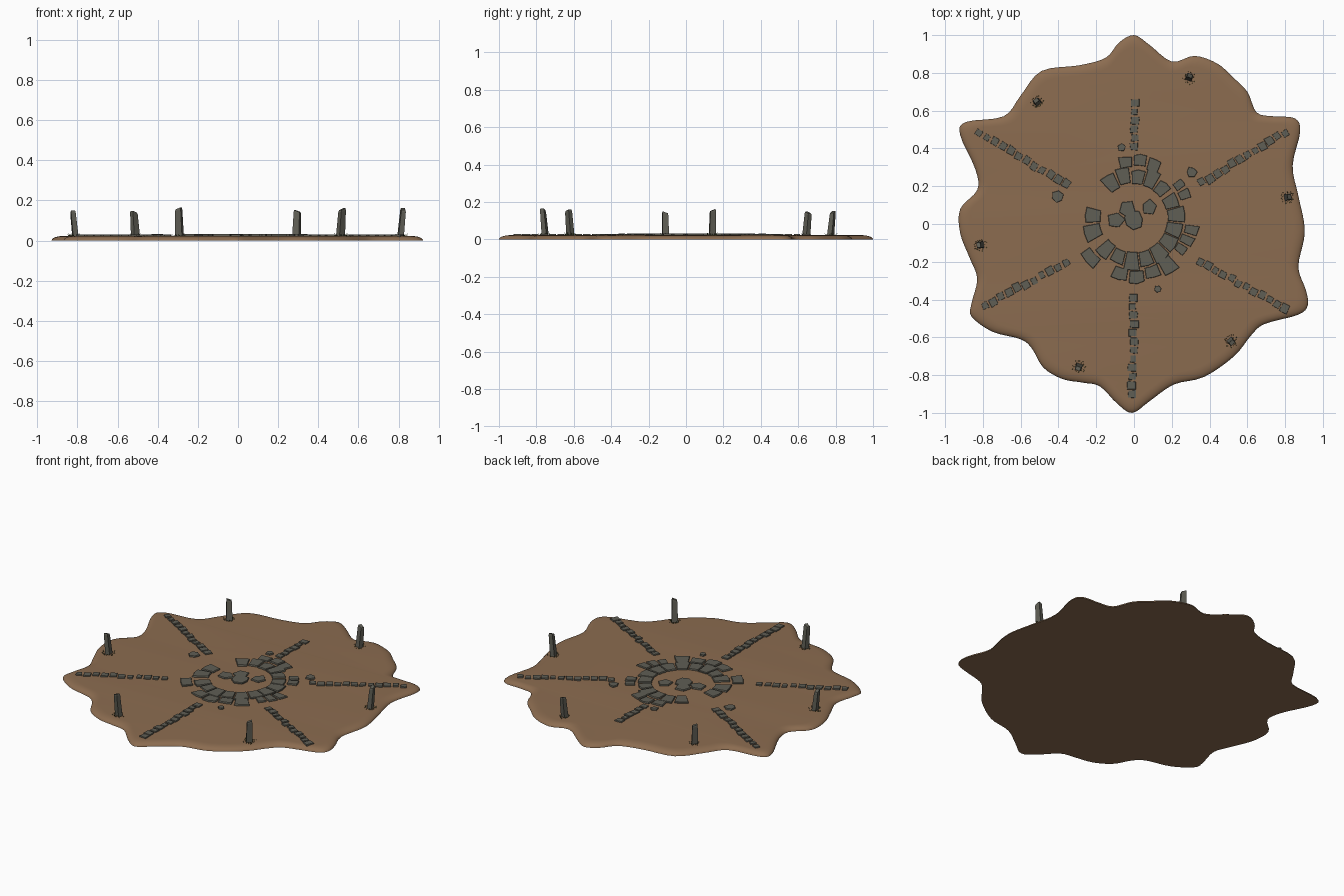
import bpy, bmesh, math, random
from mathutils import Vector

random.seed(4)
cube = bpy.data.objects.get("Cube")
if cube:
    bpy.data.objects.remove(cube)

GROUND_TOP = 0.023


def material(name, rgb):
    mat = bpy.data.materials.new(name)
    mat.use_nodes = True
    colour = (*rgb, 1)
    mat.diffuse_color = colour
    bsdf = mat.node_tree.nodes["Principled BSDF"]
    bsdf.inputs["Base Color"].default_value = colour
    bsdf.inputs["Roughness"].default_value = 0.9
    return mat


earth = material("brown earth", (0.26, 0.15, 0.08))
rock = material("grey stone", (0.115, 0.112, 0.09))
moss = material("green grass", (0.07, 0.1, 0.02))


def finish(bm, name, mat):
    bmesh.ops.recalc_face_normals(bm, faces=bm.faces)
    mesh = bpy.data.meshes.new(name)
    bm.to_mesh(mesh)
    bm.free()
    mesh.materials.append(mat)
    obj = bpy.data.objects.new(name, mesh)
    bpy.context.collection.objects.link(obj)
    return obj


def loft(bm, rings):
    """Skin equal-length loops of points and cap both ends."""
    loops = [[bm.verts.new(p) for p in ring] for ring in rings]
    n = len(loops[0])
    for low, high in zip(loops, loops[1:]):
        for i in range(n):
            j = (i + 1) % n
            bm.faces.new((low[i], low[j], high[j], high[i]))
    bm.faces.new(loops[0][::-1])
    bm.faces.new(loops[-1])


def smooth_loop(points, steps):
    """Closed curve passing through the points."""
    result, n = [], len(points)
    for i in range(n):
        a, b, c, d = (points[(i + k) % n] for k in (-1, 0, 1, 2))
        for s in range(steps):
            t = s / steps
            result.append(0.5 * (2 * b + (c - a) * t + (2 * a - 5 * b + 4 * c - d) * t ** 2
                                 + (3 * b - a - 3 * c + d) * t ** 3))
    return result


# Ground: wavy outline in hundredths, rounded up to a flat top
outline = [(0, 100), (8, 95), (20, 86), (32, 89), (44, 85), (52, 78), (60, 70), (65, 59),
           (74, 57), (85, 56), (88, 49), (84, 31), (87, 15), (90, 1), (90, -8), (87, -23),
           (91, -35), (92, -43), (87, -48), (69, -53), (62, -59), (53, -70), (37, -81),
           (21, -85), (8, -94), (-1, -100), (-9, -95), (-18, -86), (-27, -84), (-38, -82),
           (-48, -76), (-54, -66), (-60, -61), (-75, -57), (-86, -49), (-86, -42),
           (-83, -29), (-87, -18), (-92, -5), (-92, 8), (-83, 18), (-84, 29), (-92, 47),
           (-89, 54), (-69, 57), (-60, 68), (-49, 81), (-29, 84), (-15, 88), (-8, 96)]
edge = smooth_loop([Vector(p) / 100 for p in outline], 4)
rings = []
for step in range(7):
    a = step / 6 * math.pi / 2
    shrink = 1 - 0.065 * (1 - math.cos(a))
    z = GROUND_TOP * math.sin(a)
    rings.append([(p.x * shrink, p.y * shrink, z) for p in edge])
bm = bmesh.new()
loft(bm, rings)
ground = finish(bm, "ground", earth)
bpy.context.view_layer.objects.active = ground
ground.select_set(True)
bpy.ops.object.shade_smooth_by_angle(angle=math.radians(40))
ground.select_set(False)


def slab(bm, corners, height=0.009):
    """Flat stone with a slightly chamfered top edge."""
    centre = sum(corners, Vector((0, 0))) / len(corners)
    levels = ((1, GROUND_TOP - 0.006), (1, GROUND_TOP + height * 0.65), (0.95, GROUND_TOP + height))
    loft(bm, [[(*(centre + (p - centre) * s), z) for p in corners] for s, z in levels])


def jitter(amount):
    return random.uniform(-amount, amount)


def polar(radius, degrees):
    a = math.radians(degrees)
    return Vector((radius * math.cos(a), radius * math.sin(a)))


def pebble(bm, x, y, radius, sides):
    turn = random.uniform(0, 90)
    slab(bm, [Vector((x, y)) + polar(radius * (1 + jitter(0.12)), turn + 360 * k / sides)
              for k in range(sides)])


# Paved rings: runs of stones given as start angle, end angle, count
def paved_ring(name, inner, outer, runs):
    bm = bmesh.new()
    centre = Vector((0, 0.03))
    for start, end, count in runs:
        span = (end - start) / count
        for k in range(count):
            a, b = start + k * span + 1, start + (k + 1) * span - 1
            r0, r1 = inner + jitter(0.008), outer + jitter(0.014)
            mid = (a + b) / 2
            corners = [polar(r0, a), polar(r1, a + jitter(1)), polar(r1 * 1.01, mid),
                       polar(r1 + jitter(0.008), b + jitter(1)), polar(r0, b), polar(r0, mid)]
            slab(bm, [centre + p for p in corners])
    return finish(bm, name, rock)


paved_ring("inner_ring", 0.182, 0.262, [(38, 132, 5), (-142, 34, 9), (166, 208, 2)])
paved_ring("outer_ring", 0.274, 0.335, [(62, 106, 3), (20, 42, 2), (-38, -6, 3),
                                        (-112, -46, 4), (212, 232, 1)])

# Centre slabs and loose stones
bm = bmesh.new()
for x, y, radius, sides in ((0, 0.02, 0.05, 7), (-0.035, 0.08, 0.045, 5), (0.08, 0.09, 0.04, 5),
                            (-0.095, 0.02, 0.045, 5), (-0.065, 0.405, 0.022, 5),
                            (0.305, 0.275, 0.028, 6), (-0.405, 0.145, 0.032, 6),
                            (0.125, -0.345, 0.02, 6)):
    pebble(bm, x, y, radius, sides)
finish(bm, "loose_stones", rock)

# Spoke paths of small square stones
paths = (("back", (0.005, 0.41), (0.005, 0.64)), ("front", (0, -0.39), (-0.01, -0.9)),
         ("back_left", (0.36, 0.22), (0.8, 0.485)), ("back_right", (-0.36, 0.21), (-0.82, 0.485)),
         ("front_left", (0.35, -0.2), (0.8, -0.445)), ("front_right", (-0.36, -0.205), (-0.79, -0.43)))
for side, start, end in paths:
    bm = bmesh.new()
    start, end = Vector(start), Vector(end)
    along = (end - start).normalized()
    across = Vector((-along.y, along.x))
    count = round((end - start).length / 0.047)
    for k in range(count + 1):
        spot = start.lerp(end, k / count) + across * jitter(0.007)
        size = 0.018 + jitter(0.003)
        slab(bm, [spot + along * (u * size + jitter(0.003)) + across * (v * size * 1.1 + jitter(0.003))
                  for u, v in ((-1, -1), (1, -1), (1, 1), (-1, 1))], 0.007)
    finish(bm, side + "_path", rock)

# Standing stones leaning outward, each with a grass tuft at its foot
pillars = ((0.292, 0.775, 0.152), (-0.512, 0.645, 0.148), (0.812, 0.142, 0.162),
           (-0.812, -0.11, 0.15), (0.512, -0.62, 0.161), (-0.292, -0.755, 0.165))
for number, (x, y, top) in enumerate(pillars, 1):
    base = Vector((x, y))
    out = base.normalized()
    side = Vector((-out.y, out.x))
    rings = []
    for t, scale in ((0, 1.1), (0.5, 1), (0.93, 0.92), (1, 0.78)):
        middle = base + out * (0.014 * t - 0.003)
        z = 0.015 + (top - 0.015) * t
        rings.append([(*(middle + out * u * 0.0125 * scale + side * v * 0.0165 * scale),
                       z - 0.005 * t * (1 - v)) for u, v in ((-1, -1), (1, -1), (1, 1), (-1, 1))])
    bm = bmesh.new()
    loft(bm, rings)
    finish(bm, f"standing_stone_{number}", rock)

    bm = bmesh.new()
    for k in range(22):
        angle = k * 360 / 22 + jitter(8)
        foot = base + polar(random.uniform(0.018, 0.034), angle)
        wide = polar(0.0025, angle + 90 + jitter(40))
        tip = foot + polar(0.006, angle)
        bm.faces.new([bm.verts.new(p) for p in (
            (*(foot - wide), GROUND_TOP - 0.001), (*(foot + wide), GROUND_TOP - 0.001),
            (*tip, GROUND_TOP + random.uniform(0.006, 0.016)))])
    finish(bm, f"grass_tuft_{number}", moss)
